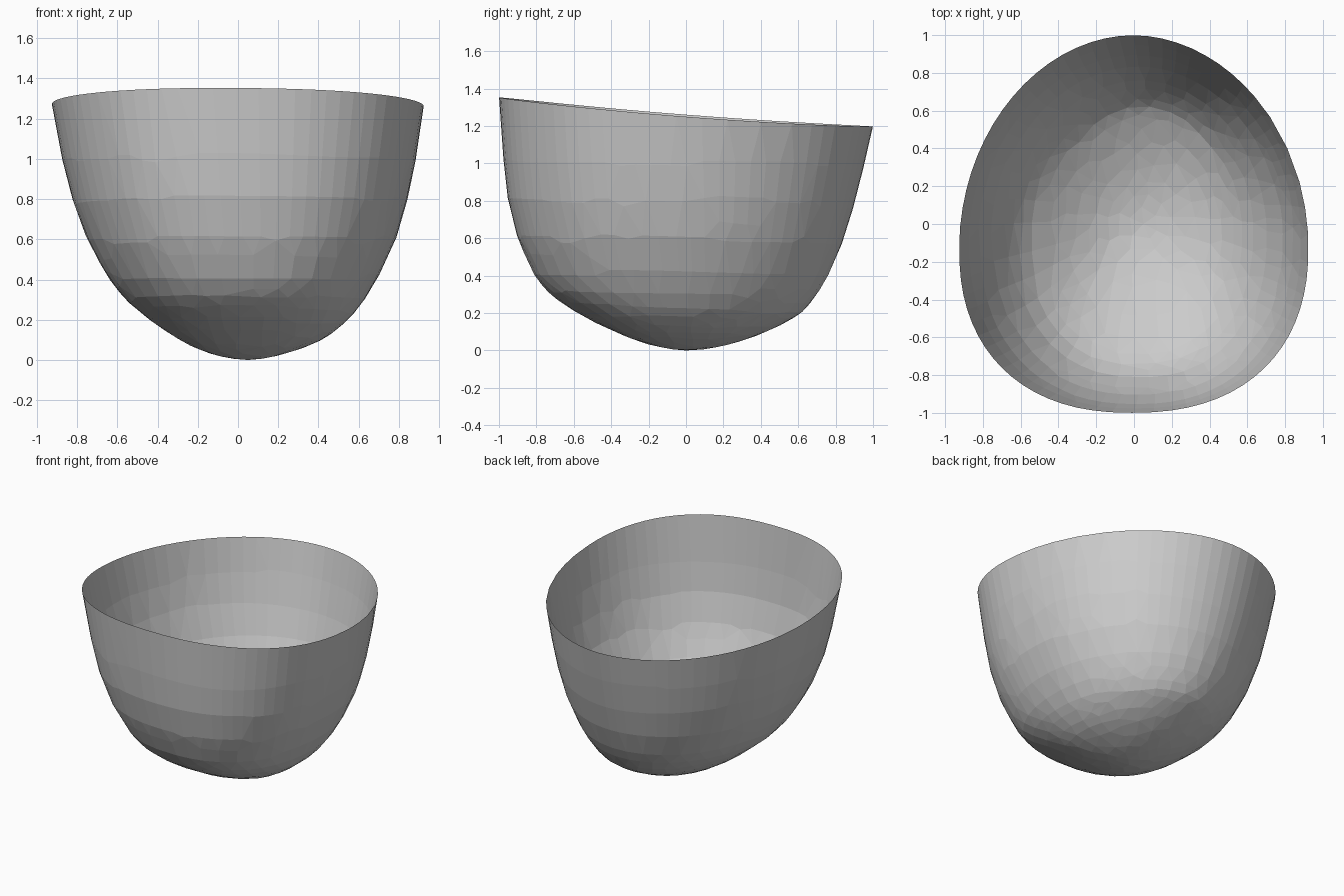
import bpy, bmesh, math

if "Cube" in bpy.data.objects:
    bpy.data.objects.remove(bpy.data.objects["Cube"])

# Half-silhouettes of the shell sampled at these heights
Z = [0, .025, .1, .2, .3, .4, .6, .8, 1.0, 1.2, 1.36]
LEFT = [.05, -.12, -.29, -.44, -.56, -.64, -.75, -.825, -.875, -.912, -.943]
RIGHT = [.05, .21, .42, .55, .63, .69, .785, .845, .885, .914, .94]
FRONT = [0, -.17, -.38, -.58, -.73, -.81, -.90, -.952, -.975, -.99, -1.0]
BACK = [0, .20, .43, .62, .70, .76, .845, .905, .955, 1.0, 1.03]
SEGS, RINGS = 72, 30


def sample(col, z):
    s = math.sqrt(max(z, 0))
    for i in range(len(Z) - 1):
        if z <= Z[i + 1] or i == len(Z) - 2:
            a, b = math.sqrt(Z[i]), math.sqrt(Z[i + 1])
            return col[i] + (col[i + 1] - col[i]) * (s - a) / (b - a)


def section(a, z):
    """Point on the egg-shaped cross-section at height z."""
    c, s = math.cos(a), math.sin(a)
    cx, cy = .05 * (1 - z / 1.1), -.08 * z
    rx = abs(sample(RIGHT if c > 0 else LEFT, z) - cx)
    ry = abs(sample(BACK if s > 0 else FRONT, z) - cy)
    e = 2 / (1.95 if s > 0 else 2.3)
    return (cx + math.copysign(rx * abs(c) ** e, c),
            cy + math.copysign(ry * abs(s) ** e, s))


# Bowl shell: stacked rings up to the sloping rim
bm = bmesh.new()
bottom = bm.verts.new((.05, 0, 0))
rings = []
for r in range(1, RINGS + 1):
    ring = []
    for k in range(SEGS):
        a = 2 * math.pi * k / SEGS
        x, y = section(a, 1.25)
        rim = 1.255 - .078 * y + .02 * y * y - .006 * x
        z = rim * (r / RINGS) ** 1.6
        ring.append(bm.verts.new((*section(a, z), z)))
    rings.append(ring)
for k in range(SEGS):
    n = (k + 1) % SEGS
    bm.faces.new((bottom, rings[0][n], rings[0][k]))
    for lo, hi in zip(rings, rings[1:]):
        bm.faces.new((lo[k], lo[n], hi[n], hi[k]))
# Soften the profile joints, keeping the rim in place
inner = [v for v in bm.verts if not v.is_boundary and v is not bottom]
bmesh.ops.smooth_vert(bm, verts=inner, factor=.5,
                      use_axis_x=True, use_axis_y=True, use_axis_z=True)
mesh = bpy.data.meshes.new("bowl_shell")
bm.to_mesh(mesh)
bm.free()
bowl = bpy.data.objects.new("bowl_shell", mesh)
bpy.context.collection.objects.link(bowl)

# Irregular flat facets
dec = bowl.modifiers.new("facets", 'DECIMATE')
dec.ratio = .24
